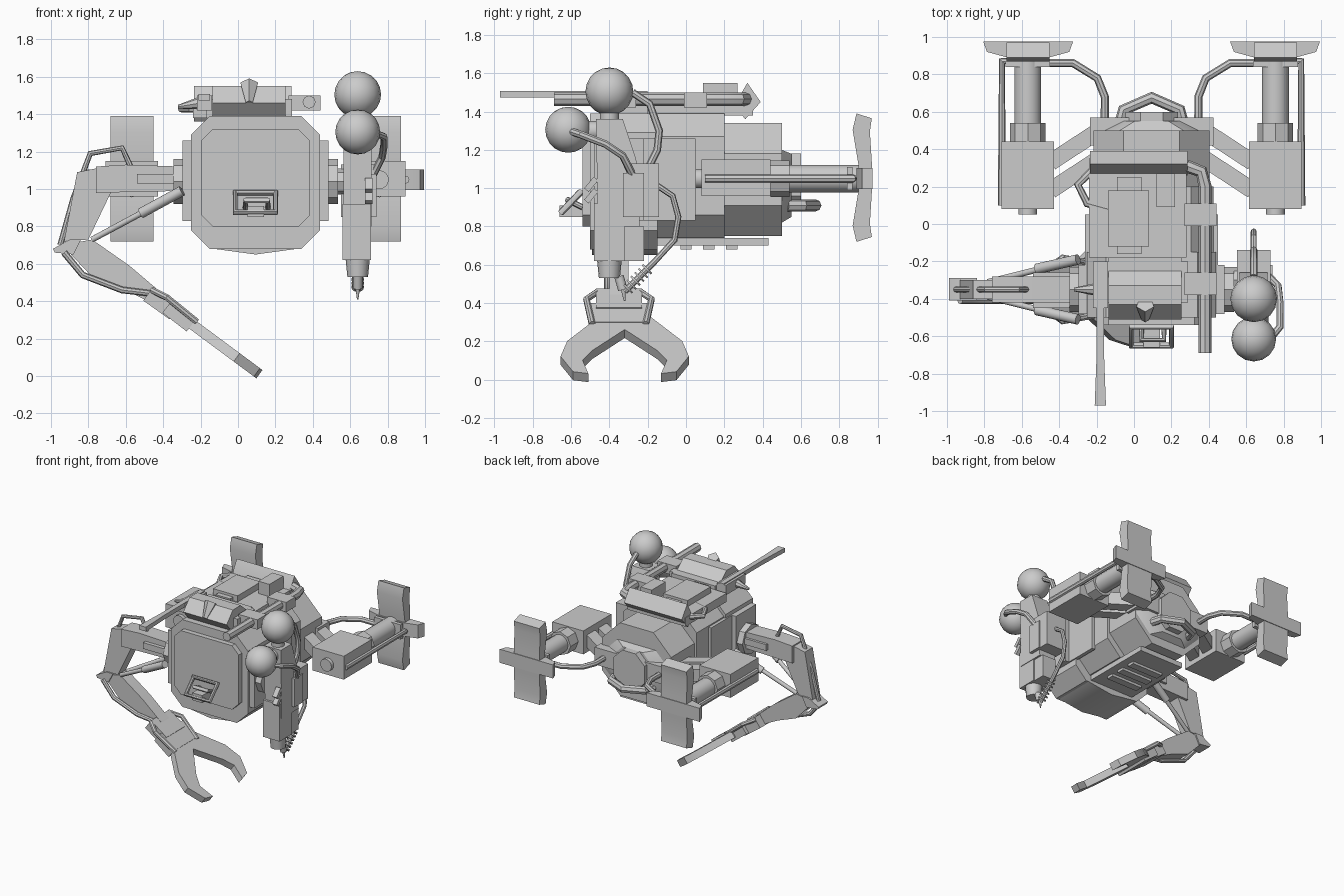
import bpy, bmesh, math
from mathutils import Vector, Matrix

old = bpy.data.objects.get("Cube")
if old:
    bpy.data.objects.remove(old)

grey = bpy.data.materials.new("plain_grey")
grey.use_nodes = True
shade = (0.6, 0.6, 0.6, 1)
grey.diffuse_color = shade
grey.node_tree.nodes["Principled BSDF"].inputs["Base Color"].default_value = shade

MID = 0.094      # centre line of the hull
ARM_Y = -0.35    # depth of the grabber arm
TOOL_X = 0.64    # side position of the tool arm


def finish(name, bm):
    """Turn a bmesh into a shaded object with sharp corners kept."""
    bmesh.ops.recalc_face_normals(bm, faces=bm.faces)
    for face in bm.faces:
        face.smooth = True
    for edge in bm.edges:
        edge.smooth = edge.is_manifold and edge.calc_face_angle(math.pi) < math.radians(35)
    mesh = bpy.data.meshes.new(name)
    bm.to_mesh(mesh)
    bm.free()
    mesh.materials.append(grey)
    obj = bpy.data.objects.new(name, mesh)
    bpy.context.collection.objects.link(obj)


def aim(start, end):
    """Matrix that puts local z along the line and the origin at its middle."""
    start, end = Vector(start), Vector(end)
    turn = (end - start).to_track_quat('Z', 'Y').to_matrix().to_4x4()
    return Matrix.Translation((start + end) / 2) @ turn, (end - start).length


def box(name, x, y, z):
    """Box from its low and high limits on each axis."""
    bm = bmesh.new()
    bmesh.ops.create_cube(bm, size=1)
    for v in bm.verts:
        v.co = [sum(lim) / 2 + c * (lim[1] - lim[0]) for c, lim in zip(v.co, (x, y, z))]
    finish(name, bm)


def beam(name, start, end, wide, deep):
    matrix, length = aim(start, end)
    bm = bmesh.new()
    bmesh.ops.create_cube(bm, size=1, matrix=matrix @ Matrix.Diagonal((wide, deep, length, 1)))
    finish(name, bm)


def rod(name, start, end, radius, tip=None, sides=16):
    matrix, length = aim(start, end)
    bm = bmesh.new()
    bmesh.ops.create_cone(bm, cap_ends=True, segments=sides, radius1=radius,
                          radius2=radius if tip is None else tip, depth=length, matrix=matrix)
    finish(name, bm)


def skin(name, outlines):
    """Join matching outlines with side faces and close both ends."""
    bm = bmesh.new()
    rings = [[bm.verts.new(p) for p in outline] for outline in outlines]
    for a, b in zip(rings, rings[1:]):
        for i in range(len(a)):
            bm.faces.new((a[i - 1], a[i], b[i], b[i - 1]))
    bm.faces.new(rings[0])
    bm.faces.new(rings[-1])
    finish(name, bm)


def prism(name, points, push):
    """Flat outline swept along a vector, centred on the outline."""
    half = Vector(push) / 2
    skin(name, [[Vector(p) - half for p in points], [Vector(p) + half for p in points]])


def loft(name, sections):
    """Chamfered rectangles (y, half width, bottom, top, chamfer) joined along y."""
    outlines = []
    for y, w, low, top, cut in sections:
        side = [(w - cut, low), (w, low + cut), (w, top - cut), (w - cut, top)]
        ring = side + [(-px, pz) for px, pz in reversed(side)]
        outlines.append([(MID + px, y, pz) for px, pz in ring])
    skin(name, outlines)


def hose(name, points, radius, closed=False):
    curve = bpy.data.curves.new(name, 'CURVE')
    curve.dimensions = '3D'
    curve.bevel_depth, curve.bevel_resolution, curve.use_fill_caps = radius, 2, True
    line = curve.splines.new('POLY')
    line.points.add(len(points) - 1)
    line.use_cyclic_u = closed
    for p, co in zip(line.points, points):
        p.co = (*co, 1)
    helper = bpy.data.objects.new(name, curve)
    bpy.context.collection.objects.link(helper)
    bm = bmesh.new()
    bm.from_mesh(helper.evaluated_get(bpy.context.evaluated_depsgraph_get()).to_mesh())
    bpy.data.objects.remove(helper)
    finish(name, bm)


# Hull, front hatch and tail
loft("front_hull", [(-0.5, 0.345, 0.68, 1.39, 0.1), (-0.15, 0.345, 0.68, 1.39, 0.1)])
loft("main_hull", [(-0.15, 0.33, 0.74, 1.39, 0.12), (0.2, 0.33, 0.74, 1.39, 0.12)])
loft("front_hatch", [(-0.54, 0.29, 0.8, 1.32, 0.06), (-0.5, 0.29, 0.8, 1.32, 0.06)])
loft("rear_hull", [(0.2, 0.31, 0.75, 1.34, 0.16), (0.5, 0.31, 0.75, 1.34, 0.16)])
loft("tail_cap", [(0.5, 0.3, 0.82, 1.2, 0.13), (0.55, 0.22, 0.85, 1.18, 0.13)])
loft("tail_hub", [(0.55, 0.14, 0.88, 1.18, 0.08), (0.6, 0.14, 0.88, 1.18, 0.08)])
box("strut_mount", (MID - 0.33, MID + 0.33), (0.42, 0.57), (0.98, 1.12))
hose("tail_guard", [(MID + dx, y, 0.91) for dx, y in
                    ((-0.17, 0.53), (-0.15, 0.61), (0, 0.675), (0.15, 0.61), (0.17, 0.53))], 0.032)
prism("chin", [(MID + dx, -0.32, z) for dx, z in
               ((-0.25, 0.7), (-0.22, 0.68), (0, 0.65), (0.22, 0.68), (0.25, 0.7))], (0, 0.34, 0))
box("belly_plate", (MID - 0.2, MID + 0.2), (-0.15, 0.43), (0.7, 0.74))
for y in (0, 0.12, 0.24):
    box("belly_rib", (MID - 0.14, MID + 0.14), (y - 0.03, y + 0.03), (0.68, 0.7))
for s in (-1, 1):
    prism("side_panel", [(MID + s * 0.34, y, z) for y, z in
                         ((-0.46, 0.83), (-0.46, 1.26), (0.05, 1.26), (0.05, 0.83))], (0.03, 0, 0))
    prism("shoulder_block", [(MID + s * 0.36, y, z) for y, z in
                             ((-0.48, 0.83), (-0.48, 1.26), (-0.22, 1.26), (-0.22, 0.83))], (0.06, 0, 0))
    rod("shoulder_disc", (MID + s * 0.38, ARM_Y, 1.04), (MID + s * 0.44, ARM_Y, 1.04), 0.12, sides=8)

# Front handle
hose("handle_ring", [(x, y, z) for x, y, z in ((-0.015, -0.65, 0.875), (0.2, -0.65, 0.875),
                                             (0.2, -0.55, 0.98), (-0.015, -0.55, 0.98))], 0.018, True)
box("handle_bracket", (0.05, 0.14), (-0.66, -0.52), (0.85, 0.91))
hose("handle_hook", [(x, y, z) for x, y, z in ((0.04, -0.54, 0.9), (0.04, -0.62, 0.94),
                                             (0.16, -0.62, 0.94), (0.16, -0.54, 0.9))], 0.015)

# Roof equipment
prism("cowl", [(0.06, y, z) for y, z in
               ((-0.45, 1.39), (-0.51, 1.46), (-0.43, 1.55), (-0.33, 1.55), (-0.25, 1.48),
                (-0.18, 1.48), (-0.18, 1.39))], (0.39, 0, 0))
rod("cowl_beak", (0.06, -0.51, 1.46), (0.06, -0.43, 1.56), 0.02, 0.05, sides=5)
box("cowl_base", (-0.17, 0.29), (-0.42, -0.2), (1.38, 1.48))
box("roof_deck", (-0.24, 0.28), (-0.18, 0.35), (1.38, 1.45))
box("roof_plate", (-0.14, 0.08), (-0.12, 0.18), (1.45, 1.5))
box("roof_plate_rib", (-0.09, 0.04), (-0.16, 0.25), (1.45, 1.48))
box("roof_pod", (0.12, 0.22), (0.09, 0.27), (1.45, 1.55))
prism("rear_roll", [(0.025, y, z) for y, z in ((0.26, 1.42), (0.28, 1.48), (0.32, 1.55), (0.39, 1.45),
                                              (0.31, 1.36))], (0.52, 0, 0))
hose("long_tube", [(0.38, -0.69, 1.465), (0.38, 0.2, 1.465), (0.36, 0.28, 1.465), (0.28, 0.31, 1.465)], 0.035)
for y in (-0.31, 0.06):
    box("tube_clamp", (0.27, 0.44), (y - 0.07, y + 0.05), (1.42, 1.5))
prism("antenna_blade", [(x, y, 1.49) for x, y in
                        ((-0.2, -0.2), (-0.2, -0.7), (-0.21, -0.97), (-0.15, -0.97), (-0.16, -0.7),
                         (-0.16, -0.2))], (0, 0, 0.035))
box("antenna_mount", (-0.22, -0.14), (-0.45, -0.2), (1.42, 1.5))
rod("antenna_peg", (-0.2, -0.35, 1.46), (-0.32, -0.35, 1.44), 0.035, 0.01, 8)
hose("roof_hose", [(-0.14, 0.08, 1.43), (-0.25, 0.11, 1.43), (-0.3, 0.21, 1.43), (-0.2, 0.31, 1.43)], 0.022)

# Thrusters, one each side
for s in (-1, 1):
    def at(dx, y, z):
        return (MID + s * dx, y, z)
    x = MID + s * 0.662
    box("thruster_box", (x - 0.14, x + 0.14), (0.08, 0.44), (0.96, 1.15))
    rod("intake_ring", (x, 0.05, 1.05), (x, 0.09, 1.05), 0.05)
    rod("thruster_collar", (x, 0.44, 1.05), (x, 0.54, 1.05), 0.095, sides=8)
    rod("thruster_barrel", (x, 0.5, 1.05), (x, 0.9, 1.05), 0.072)
    box("barrel_flange", (x - 0.12, x + 0.12), (0.84, 0.87), (0.99, 1.11))
    prism("fin_bar", [at(dx, y, 1.05) for dx, y in
                      ((0.42, 0.975), (0.44, 0.92), (0.55, 0.89), (0.77, 0.89), (0.88, 0.92), (0.9, 0.975))],
          (0, 0, 0.11))
    for v in (-1, 1):
        prism("tail_fin", [(x, y, 1.055 + v * h) for y, h in
                           ((0.9, 0), (0.9, 0.07), (0.87, 0.25), (0.89, 0.335), (0.97, 0.31),
                            (0.96, 0.24), (0.97, 0.08), (0.97, 0))], (0.23, 0, 0))
    for y in (0.35, 0.2):
        beam("thruster_strut", at(0.28, y + 0.15, 1.05), at(0.54, y - 0.02, 1.05), 0.09, 0.1)
    hose("fuel_hose", [at(0.62, 0.86, 1.05), at(0.42, 0.86, 1.05), at(0.29, 0.78, 1.05),
                       at(0.25, 0.68, 1.05), at(0.25, 0.54, 1.05)], 0.022)
    hose("side_pipe", [at(0.8, 0.1, 1.05), at(0.8, 0.87, 1.05), at(0.7, 0.87, 1.05)], 0.022)

# Grabber arm
def arm_plate(name, outline, depth):
    prism(name, [(px, ARM_Y, pz) for px, pz in outline], (0, depth, 0))

arm_plate("upper_arm", [(-0.3, 0.99), (-0.3, 1.12), (-0.6, 1.13), (-0.76, 1.12), (-0.76, 0.98)], 0.14)
box("upper_arm_cuff", (-0.54, -0.32), (-0.45, -0.26), (1.03, 1.08))
arm_plate("elbow_link", [(-0.76, 1.11), (-0.86, 1.09), (-0.93, 0.72), (-0.8, 0.73), (-0.68, 0.98)], 0.1)
arm_plate("elbow_joint", [(-0.99, 0.68), (-0.9, 0.73), (-0.84, 0.73), (-0.88, 0.65), (-0.98, 0.66)], 0.12)
arm_plate("forearm", [(-0.94, 0.7), (-0.78, 0.73), (-0.58, 0.59), (-0.38, 0.42), (-0.44, 0.38),
                      (-0.62, 0.47), (-0.78, 0.53)], 0.1)
hose("elbow_rod", [(-0.95, ARM_Y, 0.7), (-0.88, ARM_Y, 0.95), (-0.79, ARM_Y, 1.19),
                   (-0.62, ARM_Y, 1.22), (-0.57, ARM_Y, 1.11)], 0.016)
for s in (-1, 1):
    rod("arm_piston", (-0.3, ARM_Y + s * 0.16, 0.99), (-0.52, ARM_Y + s * 0.11, 0.87), 0.028)
    rod("arm_piston_shaft", (-0.5, ARM_Y + s * 0.11, 0.88), (-0.78, ARM_Y + s * 0.04, 0.73), 0.016)
hose("forearm_hose", [(-0.93, -0.41, 0.66), (-0.83, -0.41, 0.54), (-0.62, -0.41, 0.46),
                      (-0.45, -0.41, 0.44), (-0.36, -0.41, 0.32)], 0.018)
# Claw palm and two mirrored prongs lying in a sloping plane
SLOPE = Vector((0.59, 0, 0.81))
beam("claw_wrist", (-0.48, ARM_Y, 0.44), (-0.34, ARM_Y, 0.34), 0.24, 0.09)
beam("claw_palm", (-0.38, ARM_Y, 0.37), (-0.25, ARM_Y, 0.27), 0.3, 0.08)
for s in (-1, 1):
    prism("claw_prong", [(-0.25 + (0.28 - z) * 1.35, -0.32 + s * w, z) for w, z in
                         ((0.13, 0.31), (0.3, 0.18), (0.335, 0.1), (0.27, 0.02), (0.19, 0.01),
                          (0.22, 0.08), (0.17, 0.13), (0, 0.24), (0, 0.31))], SLOPE * 0.055)
    hose("claw_cable", [(-0.46, ARM_Y + s * 0.11, 0.46), (-0.38, ARM_Y + s * 0.17, 0.42),
                        (-0.22, ARM_Y + s * 0.14, 0.29)], 0.018)

# Tool arm
rod("tool_shoulder", (0.45, -0.3, 1.04), (0.58, -0.3, 1.04), 0.07, sides=8)
prism("tool_column", [(TOOL_X, y, z) for y, z in
                      ((-0.46, 0.8), (-0.47, 1.36), (-0.33, 1.36), (-0.26, 1.15), (-0.24, 0.8))], (0.15, 0, 0))
box("tool_lower_block", (0.56, 0.71), (-0.48, -0.32), (0.62, 0.92))
box("tool_side_block", (0.58, 0.7), (-0.34, -0.22), (0.62, 0.8))
box("tool_rear_block", (0.55, 0.73), (-0.31, -0.14), (0.85, 1.13))
box("tool_cover", (0.7, 0.74), (-0.33, -0.22), (0.85, 1.08))
rod("tool_nozzle", (TOOL_X, -0.4, 0.53), (TOOL_X, -0.4, 0.63), 0.055, 0.065)
rod("drill_shank", (TOOL_X, -0.35, 0.54), (TOOL_X, -0.33, 0.47), 0.025)
rod("drill_tip", (TOOL_X, -0.33, 0.49), (TOOL_X, -0.32, 0.41), 0.015, 0.004)
for z in (0.97, 1.03):
    beam("tool_clip", (0.7, -0.52, z - 0.04), (0.7, -0.47, z + 0.02), 0.04, 0.03)
for name, y, z, radius in (("upper_tank", -0.4, 1.505, 0.125), ("lower_tank", -0.615, 1.305, 0.12)):
    ball = bmesh.new()
    bmesh.ops.create_uvsphere(ball, u_segments=16, v_segments=10, radius=radius,
                              matrix=Matrix.Translation((TOOL_X, y, z)))
    finish(name, ball)
rod("upper_tank_neck", (TOOL_X, -0.4, 1.33), (TOOL_X, -0.4, 1.42), 0.05)
rod("lower_tank_neck", (TOOL_X, -0.44, 1.3), (TOOL_X, -0.54, 1.3), 0.05)
hose("upper_tank_hose", [(TOOL_X, -0.28, 1.5), (TOOL_X, -0.19, 1.44), (TOOL_X, -0.14, 1.3),
                         (TOOL_X, -0.15, 1.2), (TOOL_X, -0.2, 1.1)], 0.02)
hose("lower_tank_hose", [(0.73, -0.61, 1.3), (0.78, -0.55, 1.28), (0.78, -0.42, 1.23),
                         (0.77, -0.33, 1.17), (0.72, -0.28, 1.07)], 0.02)
hose("drill_hose", [(TOOL_X, -0.16, 1.02), (TOOL_X, -0.07, 0.96), (TOOL_X, -0.04, 0.85), (TOOL_X, -0.06, 0.73),
                    (TOOL_X, -0.17, 0.61), (TOOL_X, -0.32, 0.46)], 0.016)
for i in range(6):
    y = -0.2 - i * 0.02
    rod("hose_coil", (TOOL_X, y, y + 0.78), (TOOL_X, y - 0.007, y + 0.773), 0.033)
